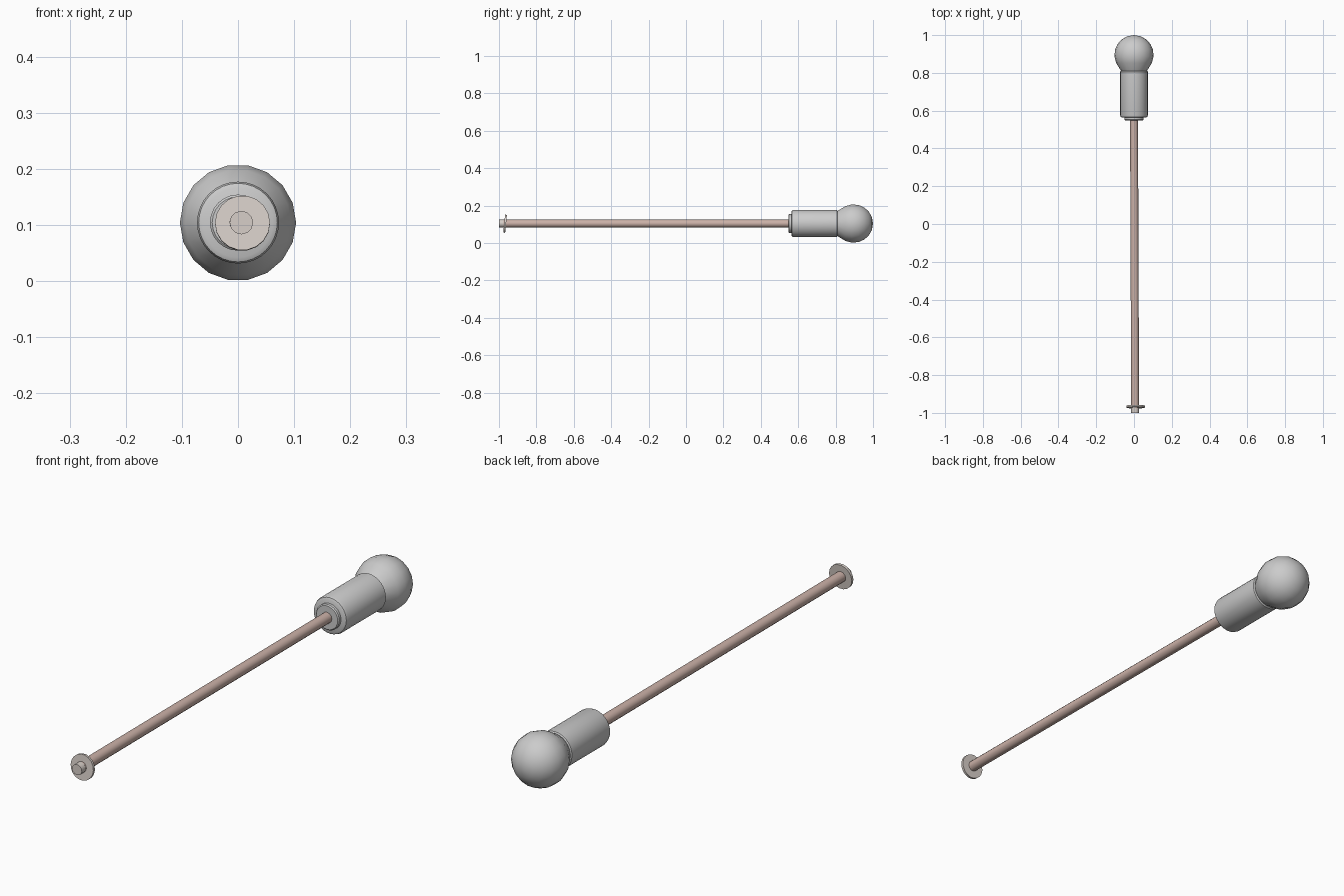
import bpy, math
from mathutils import Vector

if "Cube" in bpy.data.objects:
    bpy.data.objects.remove(bpy.data.objects["Cube"])

Z = 0.104  # height of the long axis


def material(name, color):
    m = bpy.data.materials.new(name)
    m.diffuse_color = color
    m.use_nodes = True
    m.node_tree.nodes["Principled BSDF"].inputs["Base Color"].default_value = m.diffuse_color
    return m


def lathe(name, profile, sides, location, direction=(0, 1, 0), mat=None, angle=35):
    """Revolve (radius, distance) points around an axis; zero radius closes an end."""
    verts, rings, faces = [], [], []
    for r, d in profile:
        n = 1 if r == 0 else sides
        rings.append(range(len(verts), len(verts) + n))
        for i in range(n):
            a = 2 * math.pi * i / sides
            verts.append((r * math.cos(a), r * math.sin(a), d))
    for a, b in zip(rings, rings[1:]):
        for i in range(sides):
            j = (i + 1) % sides
            if len(a) == 1:
                faces.append((a[0], b[j], b[i]))
            elif len(b) == 1:
                faces.append((a[i], a[j], b[0]))
            else:
                faces.append((a[i], a[j], b[j], b[i]))
    mesh = bpy.data.meshes.new(name)
    mesh.from_pydata(verts, [], faces)
    obj = bpy.data.objects.new(name, mesh)
    bpy.context.collection.objects.link(obj)
    obj.location = location
    obj.rotation_euler = Vector(direction).to_track_quat('Z', 'Y').to_euler()
    if mat:
        mesh.materials.append(mat)
    bpy.context.view_layer.objects.active = obj
    obj.select_set(True)
    bpy.ops.object.shade_smooth_by_angle(angle=math.radians(angle))
    obj.select_set(False)
    return obj


copper = material("dull_copper", (0.60, 0.44, 0.39, 1))
pale = material("pale_metal", (0.68, 0.62, 0.58, 1))

# Ball end: round back, straight cone neck towards the sleeve
R, centre = 0.104, 0.896
ball = [(0, 0.80), (0.062, 0.80)]
ball += [(R * math.cos(math.radians(t)), centre + R * math.sin(math.radians(t)))
         for t in (-25, -5, 15, 33, 51, 70)]
ball += [(0, 1.0)]
lathe("ball_end", ball, 18, (0, 0, Z), angle=50)

# Sleeve with rounded front edge
lathe("sleeve", [(0, 0.563), (0.062, 0.563), (0.070, 0.567), (0.073, 0.576),
                 (0.073, 0.806), (0.069, 0.81), (0, 0.81)], 32, (0, 0, Z))

# Collar where the rod enters the sleeve
lathe("collar", [(0, 0.548), (0.046, 0.548), (0.050, 0.552), (0.050, 0.57), (0, 0.57)],
      24, (0, 0, Z))

# Rod, leaning very slightly sideways
rod_dir = Vector((-0.006, 1.55, 0))
lathe("rod", [(0, 0), (0.021, 0), (0.021, 1.56), (0, 1.56)],
      12, (0.006, -0.975, Z), rod_dir, copper)

# Thin tilted end disc and the short tip in front of it
lathe("end_disc", [(0, -0.005), (0.049, -0.005), (0.049, 0.005), (0, 0.005)],
      18, (0.008, -0.967, Z - 0.001), (0, 1, -0.10), pale)
lathe("rod_tip", [(0, 0), (0.021, 0), (0.021, 0.03), (0, 0.03)],
      12, (0.006, -1.0, Z), rod_dir, pale)
